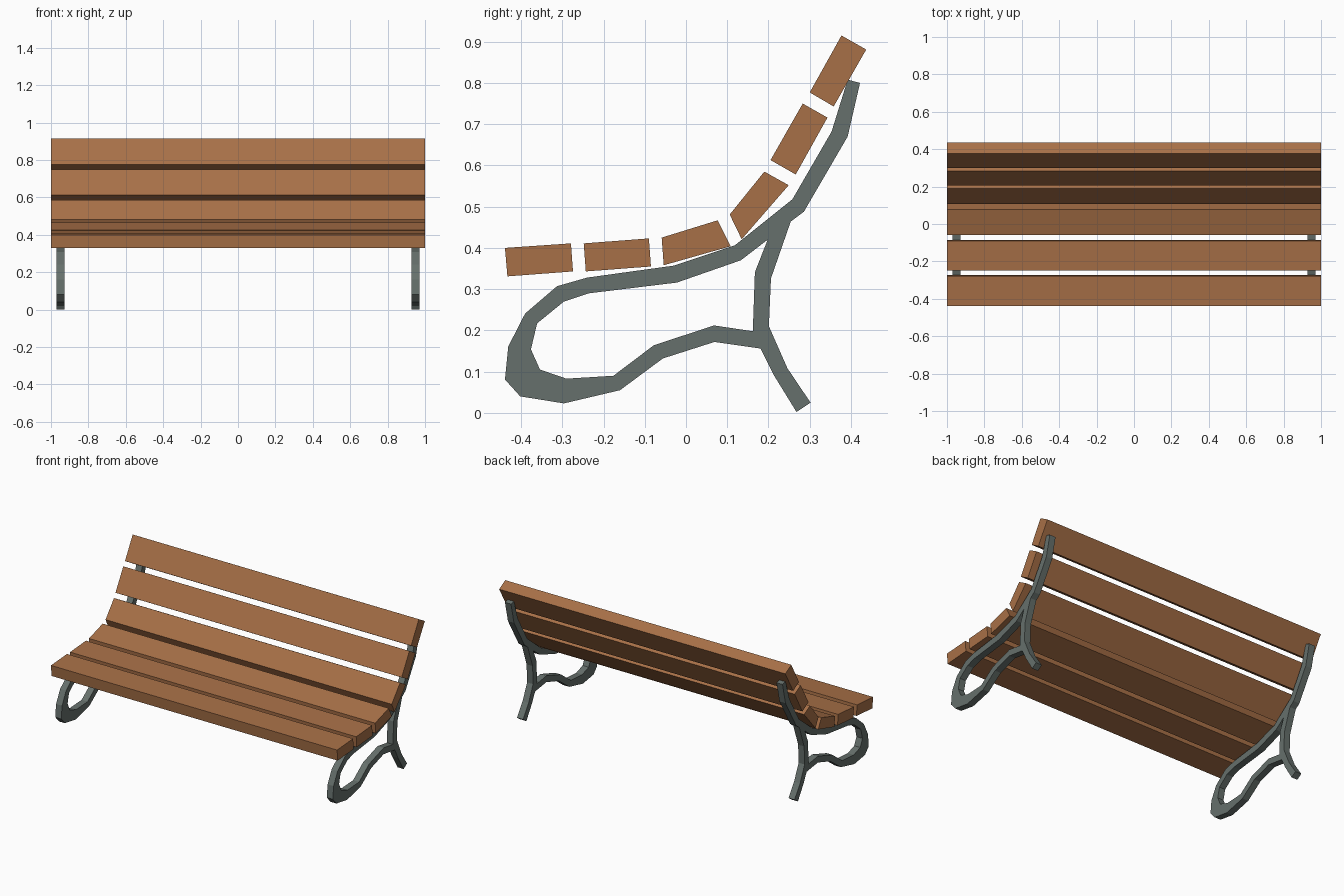
import bpy, bmesh

if "Cube" in bpy.data.objects:
    bpy.data.objects.remove(bpy.data.objects["Cube"])


def material(name, rgb):
    m = bpy.data.materials.new(name)
    m.diffuse_color = (*rgb, 1)
    m.use_nodes = True
    m.node_tree.nodes["Principled BSDF"].inputs["Base Color"].default_value = m.diffuse_color
    return m


wood = material("brown wood", (0.39, 0.162, 0.063))
iron = material("grey iron", (0.133, 0.162, 0.15))


def extrude_profile(name, loops, x0, x1, mat):
    """Fill closed (y, z) loops (the second one is a hole) and extrude along x."""
    bm = bmesh.new()
    edges = []
    for loop in loops:
        vs = [bm.verts.new((x0, y, z)) for y, z in loop]
        edges += [bm.edges.new((a, b)) for a, b in zip(vs, vs[1:] + vs[:1])]
    bmesh.ops.triangle_fill(bm, use_beauty=True, edges=edges, normal=(1, 0, 0))
    ext = bmesh.ops.extrude_face_region(bm, geom=bm.faces[:], use_keep_orig=True)
    moved = [g for g in ext["geom"] if isinstance(g, bmesh.types.BMVert)]
    bmesh.ops.translate(bm, verts=moved, vec=(x1 - x0, 0, 0))
    bmesh.ops.recalc_face_normals(bm, faces=bm.faces[:])
    bmesh.ops.dissolve_limit(bm, angle_limit=0.01, verts=bm.verts[:], edges=bm.edges[:])
    me = bpy.data.meshes.new(name)
    bm.to_mesh(me)
    bm.free()
    me.materials.append(mat)
    ob = bpy.data.objects.new(name, me)
    bpy.context.collection.objects.link(ob)
    return ob


# Seat and back slats: four-sided sections running the full width
slats = {
    "seat_slat_front": [(-.439, .40), (-.279, .411), (-.274, .343), (-.433, .331)],
    "seat_slat_middle": [(-.248, .411), (-.09, .423), (-.085, .355), (-.243, .343)],
    "seat_slat_rear": [(-.059, .425), (.077, .467), (.108, .404), (-.054, .358)],
    "back_slat_lower": [(.106, .481), (.19, .585), (.249, .552), (.135, .421)],
    "back_slat_middle": [(.205, .613), (.283, .75), (.343, .716), (.266, .578)],
    "back_slat_upper": [(.30, .777), (.377, .915), (.437, .881), (.358, .743)],
}
for name, section in slats.items():
    extrude_profile(name, [section], -1, 1, wood)

# Cast side frames: curved outline with one opening under the seat
outline = [
    (.392, .808), (.353, .682), (.258, .518), (.118, .406), (-.03, .357),
    (-.24, .328), (-.313, .307), (-.39, .241), (-.431, .161), (-.439, .081),
    (-.402, .040), (-.296, .023), (-.16, .055), (-.056, .132), (.069, .172),
    (.181, .156), (.212, .093), (.268, .002), (.302, .025), (.246, .108),
    (.201, .21), (.206, .326), (.254, .464), (.286, .488), (.392, .67),
    (.422, .80)]
opening = [
    (.198, .42), (.133, .37), (-.022, .316), (-.235, .29), (-.296, .27),
    (-.361, .217), (-.376, .154), (-.354, .105), (-.29, .083), (-.176, .09),
    (-.078, .164), (.068, .212), (.162, .198), (.167, .341)]
for name, x in (("left_frame", -.949), ("right_frame", .949)):
    extrude_profile(name, [outline, opening], x - .021, x + .021, iron)
